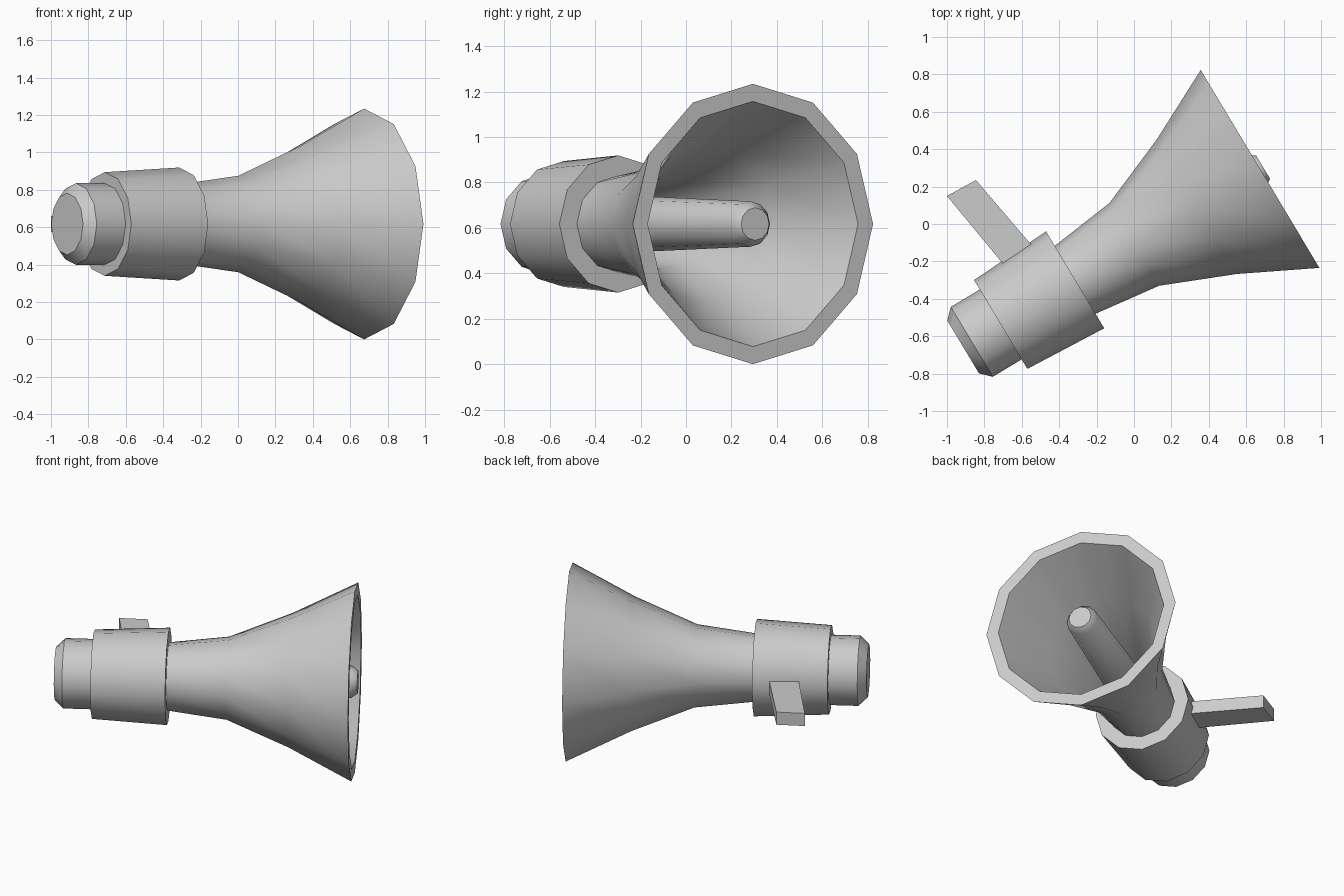
import bpy, bmesh, math
from mathutils import Vector, Matrix

if "Cube" in bpy.data.objects:
    bpy.data.objects.remove(bpy.data.objects["Cube"])

SIDES = 12
ZC = 0.617
# Horn axis runs level, turned about 31 degrees from +x
ANGLE = math.atan2(0.514, 0.857)
FRAME = (Matrix.Translation((0.048, -0.081, ZC)) @ Matrix.Rotation(ANGLE, 4, 'Z'))


def finish(name, bm):
    bmesh.ops.recalc_face_normals(bm, faces=bm.faces[:])
    mesh = bpy.data.meshes.new(name)
    bm.to_mesh(mesh)
    bm.free()
    ob = bpy.data.objects.new(name, mesh)
    bpy.context.collection.objects.link(ob)
    return ob


def lathe(name, profile):
    """Revolve (distance along axis, radius) points and cap both ends."""
    bm = bmesh.new()
    rings = []
    for t, r in profile:
        ring = []
        for i in range(SIDES):
            a = math.tau * i / SIDES
            ring.append(bm.verts.new(FRAME @ Vector((t, r * math.cos(a), r * math.sin(a)))))
        rings.append(ring)
    for a, b in zip(rings, rings[1:]):
        for i in range(SIDES):
            j = (i + 1) % SIDES
            bm.faces.new((a[i], a[j], b[j], b[i]))
    bm.faces.new(rings[0])
    bm.faces.new(rings[-1])
    ob = finish(name, bm)
    bpy.ops.object.select_all(action='DESELECT')
    ob.select_set(True)
    bpy.context.view_layer.objects.active = ob
    bpy.ops.object.shade_smooth_by_angle(angle=math.radians(35))
    return ob


# Body and flared horn, with the hollow inside of the bell
lathe("horn_body", [(-1.121, 0.165), (-1.067, 0.218), (-0.85, 0.218), (-0.42, 0.212),
                    (-0.054, 0.258), (0.335, 0.418), (0.73, 0.617),
                    (0.73, 0.54), (0.335, 0.352), (-0.054, 0.20), (-0.40, 0.16)])

# Wide, slightly tapered collar around the body
lathe("collar", [(-0.887, 0.277), (-0.423, 0.302)])

# Central rod inside the bell with a bevelled tip
lathe("inner_rod", [(-0.45, 0.128), (0.71, 0.10), (0.749, 0.072)])

# Slanted flat grip, rooted in the collar
outline = [(-1.0, 0.15), (-0.67, -0.25), (-0.51, -0.157), (-0.845, 0.235)]
bm = bmesh.new()
base = bm.faces.new([bm.verts.new((x, y, ZC - 0.043)) for x, y in outline])
top = bmesh.ops.extrude_face_region(bm, geom=[base])
bmesh.ops.translate(bm, vec=(0, 0, 0.086),
                    verts=[v for v in top["geom"] if isinstance(v, bmesh.types.BMVert)])
finish("grip", bm)
